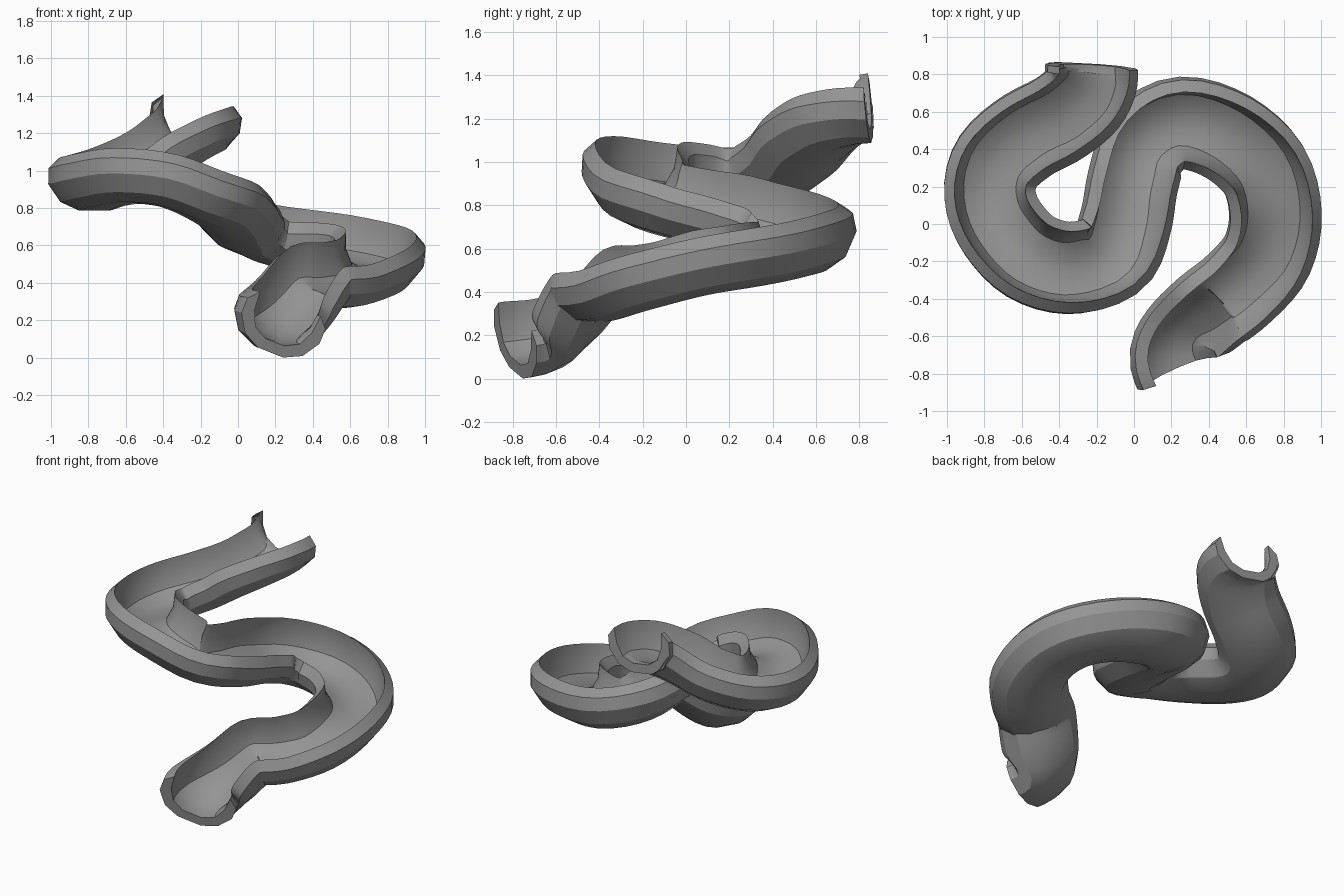
import bpy
import bmesh
import math
from mathutils import Vector, Matrix

default_cube = bpy.data.objects.get("Cube")
if default_cube:
    bpy.data.objects.remove(default_cube)

UP = Vector((0, 0, 1))
STEPS = 4          # rings between neighbouring stations

# Rim-level centre line of the chute: x, y, z and bank in degrees
STATIONS = [
    (-.21, .83, 1.38, -10), (-.22, .75, 1.37, -8), (-.28, .65, 1.33, -6),
    (-.41, .55, 1.25, -5), (-.59, .45, 1.14, -5), (-.73, .32, 1.08, -3),
    (-.77, .16, 1.07, 0), (-.71, -.01, 1.09, -1), (-.55, -.17, 1.11, -4),
    (-.33, -.23, 1.08, -3), (-.11, -.17, .99, 6), (-.02, .01, .93, 14),
    (.03, .24, .88, 19), (.10, .43, .82, 17), (.27, .52, .77, 12),
    (.51, .45, .745, 6), (.70, .28, .71, 0), (.765, .04, .67, -5),
    (.72, -.19, .61, -10), (.58, -.37, .56, -18), (.42, -.50, .54, -20),
    (.30, -.62, .39, -20), (.255, -.71, .31, -20), (.28, -.79, .29, -20),
]

# Half of the trough section from the middle of the underside, over the rim,
# down to the middle of the floor: sideways, up
HALF_SECTION = [
    (.08, -.28), (.18, -.235), (.245, -.14), (.245, -.055), (.19, 0),
    (.18, -.10), (.14, -.18), (.06, -.22),
]


def catmull_rom(a, b, c, d, t):
    """Smooth point between b and c."""
    return (b * 2 + (c - a) * t + (a * 2 - b * 5 + c * 4 - d) * t ** 2
            + (b * 3 - a - c * 3 + d) * t ** 3) / 2


def sample_path(stations, steps):
    """Smooth the stations, keeping the bank angle as a fourth component."""
    points = [Vector(s) for s in stations]
    points = ([points[0] * 2 - points[1]] + points
              + [points[-1] * 2 - points[-2]])
    path = []
    for i in range(1, len(points) - 2):
        for k in range(steps):
            path.append(catmull_rom(*points[i - 1:i + 3], k / steps))
    path.append(points[-2])
    return path


def sweep(name, path, section, material):
    """Sweep a closed section along the banked path and cap both ends."""
    bm = bmesh.new()
    rings = []
    for i, point in enumerate(path):
        ahead = path[min(i + 1, len(path) - 1)]
        behind = path[max(i - 1, 0)]
        tangent = (ahead - behind).to_3d().normalized()
        # positive bank lifts the left rim
        roll = Matrix.Rotation(math.radians(point.w), 3, tangent)
        side = roll @ UP.cross(tangent).normalized()
        normal = tangent.cross(side)
        centre = point.to_3d()
        rings.append([bm.verts.new(centre + side * u + normal * v)
                      for u, v in section])

    count = len(section)
    for first, second in zip(rings, rings[1:]):
        for j in range(count):
            k = (j + 1) % count
            bm.faces.new((first[j], first[k], second[k], second[j]))

    # end caps: quads joining the outer shell to the inner trough
    half = count // 2
    outer_count = 5
    for ring in (rings[0], rings[-1]):
        left_wall, right_wall = ring[:half], ring[half:][::-1]
        bm.faces.new((left_wall[0], left_wall[-1],
                      right_wall[-1], right_wall[0]))
        for wall in (left_wall, right_wall):
            outer, inner = wall[:outer_count], wall[outer_count:][::-1]
            for j in range(len(inner) - 1):
                bm.faces.new((outer[j], outer[j + 1], inner[j + 1], inner[j]))
            bm.faces.new((outer[2], outer[3], outer[4], inner[2]))

    bmesh.ops.recalc_face_normals(bm, faces=bm.faces)
    # stand the chute on the ground
    lowest = min(v.co.z for v in bm.verts)
    bmesh.ops.translate(bm, verts=bm.verts, vec=-UP * lowest)

    mesh = bpy.data.meshes.new(name)
    bm.to_mesh(mesh)
    bm.free()
    mesh.materials.append(material)
    obj = bpy.data.objects.new(name, mesh)
    bpy.context.collection.objects.link(obj)
    return obj


# Single plain grey
grey = bpy.data.materials.new("grey_plastic")
grey.use_nodes = True
colour = (.3, .3, .3, 1)
grey.diffuse_color = colour
grey.node_tree.nodes["Principled BSDF"].inputs["Base Color"].default_value = colour

# Winding open slide chute
section = HALF_SECTION + [(-u, v) for u, v in reversed(HALF_SECTION)]
chute = sweep("slide_chute", sample_path(STATIONS, STEPS), section, grey)

bpy.ops.object.select_all(action="DESELECT")
chute.select_set(True)
bpy.context.view_layer.objects.active = chute
bpy.ops.object.shade_smooth_by_angle(angle=math.radians(30))
